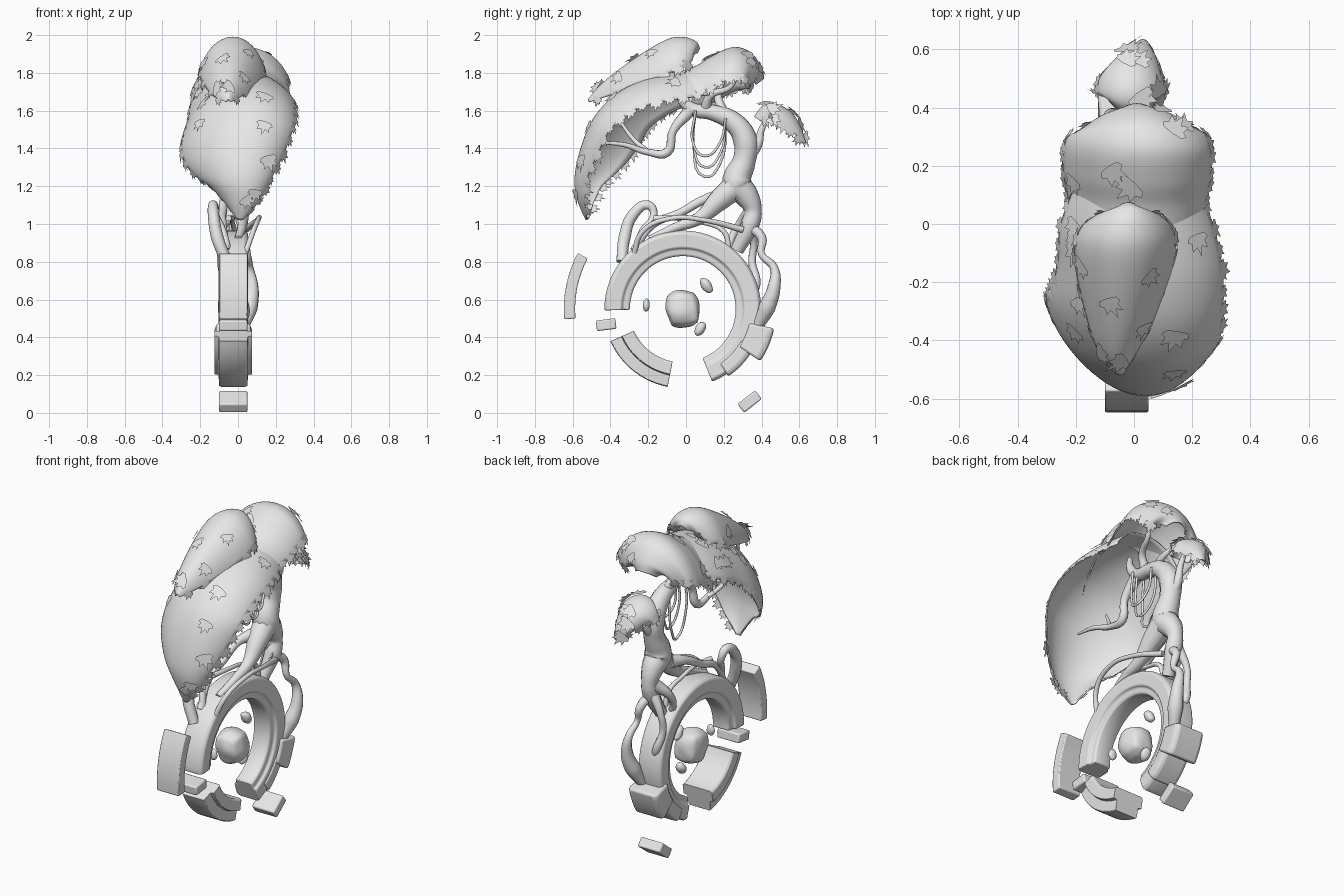
import bpy, bmesh, math, random
from math import sin, cos, radians
from mathutils import Vector, Matrix, noise

random.seed(4)
cube = bpy.data.objects.get("Cube")
if cube:
    bpy.data.objects.remove(cube)

grey = bpy.data.materials.new("pale_grey")
grey.use_nodes = True
grey.diffuse_color = (0.8, 0.8, 0.8, 1)
grey.node_tree.nodes["Principled BSDF"].inputs["Base Color"].default_value = (0.8, 0.8, 0.8, 1)

RING = Vector((-0.025, -0.017, 0.55))   # centre of the broken ring


def finish(name, data, angle=40):
    ob = bpy.data.objects.new(name, data)
    bpy.context.collection.objects.link(ob)
    data.materials.append(grey)
    if isinstance(data, bpy.types.Mesh):
        bpy.ops.object.select_all(action='DESELECT')
        ob.select_set(True)
        bpy.context.view_layer.objects.active = ob
        bpy.ops.object.shade_smooth_by_angle(angle=radians(angle))
    return ob


def from_bm(name, bm, angle=40):
    me = bpy.data.meshes.new(name)
    bm.to_mesh(me)
    bm.free()
    return finish(name, me, angle)


def bevel(ob, width):
    mod = ob.modifiers.new("soft_edges", 'BEVEL')
    mod.width, mod.segments, mod.limit_method = width, 2, 'ANGLE'


# Ring pieces: a (radius, x) profile swept between two angles
def arc(name, half, start, end, edge=0.006):
    profile = half + [(r, -x) for r, x in reversed(half)]
    bm = bmesh.new()
    steps = max(4, int(abs(end - start) / 4))
    loops = []
    for i in range(steps + 1):
        a = radians(start + (end - start) * i / steps)
        loops.append([bm.verts.new(RING + Vector((x, r * cos(a), r * sin(a))))
                      for r, x in profile])
    n = len(profile)
    for p, q in zip(loops, loops[1:]):
        for j in range(n):
            bm.faces.new((p[j], p[(j + 1) % n], q[(j + 1) % n], q[j]))
    bm.faces.new(loops[0])
    bm.faces.new(loops[-1])
    bmesh.ops.recalc_face_normals(bm, faces=bm.faces)
    bevel(from_bm(name, bm), edge)


rim = [(0.28, 0.045), (0.285, 0.055), (0.318, 0.06), (0.325, 0.075), (0.4, 0.078), (0.415, 0.06)]
stepped_rim = [(0.283, 0.09), (0.293, 0.1), (0.352, 0.1), (0.356, 0.078), (0.415, 0.075), (0.42, 0.065)]
arc("main_ring", rim, -68, 181)
arc("broken_ring_piece", stepped_rim, 204, 259, 0.002)
arc("ring_bulge", [(0.36, 0.09), (0.475, 0.1), (0.495, 0.085)], -34, -12, 0.015)
arc("bulge_taper", [(0.35, 0.082), (0.415, 0.086), (0.43, 0.07)], -56, -28, 0.012)
arc("outer_plate", [(0.57, 0.075), (0.63, 0.075)], 152, 185)


# Loose blocks and stones
def block(name, centre, size, tilt):
    bm = bmesh.new()
    bmesh.ops.create_cube(bm, size=1)
    bm.transform(Matrix.Translation(centre) @ Matrix.Rotation(radians(tilt), 4, 'X')
                 @ Matrix.Diagonal((*size, 1)))
    bevel(from_bm(name, bm), 0.008)


block("small_block", (-0.025, -0.423, 0.467), (0.15, 0.104, 0.056), 7)
block("fallen_block", (-0.025, 0.337, 0.06), (0.15, 0.118, 0.058), 38)


def stone(name, centre, size, tilt=0, boxy=0.0):
    bm = bmesh.new()
    bmesh.ops.create_icosphere(bm, subdivisions=4, radius=1)
    for v in bm.verts:
        cubed = v.co / max(abs(c) for c in v.co)
        v.co = v.co.lerp(cubed, boxy) * (1 + 0.1 * noise.noise(v.co * 1.2 + Vector(centre) * 9))
    bm.transform(Matrix.Translation(centre) @ Matrix.Rotation(radians(tilt), 4, 'X')
                 @ Matrix.Diagonal((*size, 1)))
    from_bm(name, bm, 180)


stone("core_stone", RING, (0.085, 0.09, 0.1), 8, 0.25)
stone("upper_pebble", (-0.02, 0.108, 0.675), (0.03, 0.027, 0.046), 35)
stone("front_pebble", (-0.02, -0.21, 0.57), (0.025, 0.018, 0.034))
stone("lower_pebble", (-0.02, 0.075, 0.445), (0.03, 0.026, 0.04), -30)


# Trunk, branches, roots and vines: tapered tubes through (x, y, z, radius)
def tube(name, points):
    cu = bpy.data.curves.new(name, 'CURVE')
    cu.dimensions = '3D'
    cu.bevel_depth, cu.bevel_resolution, cu.resolution_u = 1.0, 3, 5
    cu.use_fill_caps = True
    sp = cu.splines.new('BEZIER')
    sp.bezier_points.add(len(points) - 1)
    for bp, (x, y, z, r) in zip(sp.bezier_points, points):
        bp.co, bp.radius = (x, y, z), r
        bp.handle_left_type = bp.handle_right_type = 'AUTO'
    finish(name, cu)


tube("trunk", [(-.02, .27, .86, .035), (0, .34, 1, .05), (0, .355, 1.07, .045), (0, .32, 1.15, .065),
               (0, .27, 1.21, .08), (0, .31, 1.34, .06), (0, .315, 1.44, .065), (0, .25, 1.54, .055),
               (0, .14, 1.59, .042), (0, .03, 1.61, .035), (0, -.03, 1.68, .025), (-.02, -.06, 1.76, .012)])
tube("front_limb", [(0, .29, 1.22, .075), (.01, .18, 1.13, .06), (.02, .07, 1.03, .035),
                    (.02, -.06, .98, .025), (0, -.19, .92, .02)])
tube("upper_root", [(-.03, .2, 1.15, .04), (-.07, .1, 1.13, .025), (-.08, -.03, 1.06, .022),
                    (-.08, -.17, 1, .02), (-.06, -.28, .86, .018)])
tube("looping_root", [(-.06, -.34, .8, .03), (-.11, -.325, .93, .033), (-.13, -.28, 1.05, .03),
                      (-.13, -.2, 1.1, .025), (-.12, -.17, 1.05, .02), (-.08, -.23, .96, .02),
                      (-.05, -.27, .85, .018)])
tube("crossing_root", [(.03, -.28, .82, .015), (.08, -.23, .96, .014), (.11, -.08, 1.03, .013),
                       (.1, .1, 1.02, .013), (.04, .3, .97, .018)])
tube("low_root", [(-.05, -.17, 1.03, .016), (-.03, -.05, 1.03, .013), (-.03, .08, 1.01, .012),
                  (-.02, .2, .96, .014), (-.02, .23, .86, .014)])
tube("side_root", [(-.02, .34, 1.06, .04), (-.08, .28, .99, .025), (-.08, .24, .92, .02),
                   (-.05, .22, .84, .02)])
tube("back_root", [(0, .3, 1.0, .03), (.03, .4, .93, .025), (.05, .4, .84, .018), (.06, .465, .77, .022),
                   (.075, .465, .66, .035), (.06, .43, .56, .045), (.03, .38, .46, .03)])
tube("back_left_root", [(-.03, .35, 1.0, .03), (-.08, .36, .9, .02), (-.09, .35, .8, .02),
                        (-.06, .37, .68, .025), (-.03, .33, .6, .02)])
tube("front_branch", [(0, .02, 1.6, .035), (.01, -.07, 1.49, .022), (0, -.1, 1.38, .025),
                      (0, -.2, 1.38, .018), (.02, -.33, 1.42, .013), (.03, -.45, 1.43, .006)])
tube("front_twig", [(0, -.2, 1.38, .015), (-.06, -.28, 1.45, .012), (-.1, -.36, 1.56, .007)])
tube("crown_branch", [(0, .1, 1.6, .03), (.05, .13, 1.68, .02), (.1, .24, 1.73, .014), (.12, .27, 1.82, .008)])
tube("crown_twig", [(0, .2, 1.58, .03), (-.06, .17, 1.68, .02), (-.12, .2, 1.76, .01)])
tube("rear_branch", [(0, .31, 1.34, .04), (0, .38, 1.42, .025), (0, .4, 1.5, .018), (0, .46, 1.6, .01)])
for i, (x, drop) in enumerate([(-.03, 1.25), (.02, 1.3), (.05, 1.36)]):
    tube(f"hanging_vine_{i + 1}", [(x, .05, 1.6, .007), (x, .04, 1.42, .007), (x + .02, .1, drop, .007),
                                   (x, .18, drop + .07, .007), (x, .21, 1.56, .007)])


# Leafy canopies: curved sheets along a spine of (x, y, z, half width) stations
def spline(points, t):
    f = min(t, 0.9999) * (len(points) - 1)
    i = int(f)
    f -= i
    a, b, c, d = (Vector(points[min(max(i + k, 0), len(points) - 1)]) for k in (-1, 0, 1, 2))
    return b + (c - a) * (f / 2) + (a - 2.5 * b + 2 * c - d / 2) * f**2 + (1.5 * (b - c) + (d - a) / 2) * f**3


BOW = radians(68)   # half angle of the arched cross-section


def sheet_point(stations, droop, lean, skew, u, t):
    p = spline(stations, t)
    d = spline(stations, min(t + 0.02, 1)) - spline(stations, max(t - 0.02, 0))
    out = Vector((0, d[2] * lean, -d[1])).normalized()
    w = max(p[3], 0.004)
    sag = droop * w * (1 - cos(u * BOW)) / (1 - cos(BOW)) - skew * w * u * min(1, 2 * t)
    return Vector((p[0] + w * sin(u * BOW) / sin(BOW), p[1], p[2])) - out * sag


def add_leaf(bm, base, direction, normal, size, curl):
    side = normal.cross(direction).normalized()
    fan = []
    for k in range(-5, 6):
        a = k * radians(19)
        r = size * ((1 - 0.07 * abs(k)) if k % 2 == 0 else 0.55)
        fan.append(bm.verts.new(base + direction * r * cos(a) + side * r * sin(a) * 0.85
                                - normal * r * curl))
    root = bm.verts.new(base - direction * size * 0.1)
    for p, q in zip(fan, fan[1:]):
        bm.faces.new((root, p, q))


def canopy(name, stations, droop, lean=1.0, skew=0.0, edge_leaves=24, top_leaves=12):
    rows, cols = 36, 24
    bm = bmesh.new()
    grid = [[bm.verts.new(sheet_point(stations, droop, lean, skew, 2 * j / cols - 1, i / rows))
             for j in range(cols + 1)] for i in range(rows + 1)]
    for p, q in zip(grid, grid[1:]):
        for j in range(cols):
            bm.faces.new((p[j], q[j], q[j + 1], p[j + 1]))
    shell = from_bm(name, bm, 180).modifiers.new("thin_shell", 'SOLIDIFY')
    shell.thickness, shell.offset = 0.008, -1

    bm = bmesh.new()
    for k in range(edge_leaves + top_leaves):
        on_edge = k < edge_leaves
        t = 0.03 + 0.94 * (k // 2 + 0.5) / (edge_leaves / 2) if on_edge else random.uniform(0.1, 0.9)
        u = (-1, 1)[k % 2] * 0.96 if on_edge else random.uniform(-0.75, 0.75)
        at = lambda du, dt: sheet_point(stations, droop, lean, skew, u + du, t + dt)
        base = at(0, 0)
        across, along = at(0.02, 0) - at(-0.02, 0), at(0, 0.01) - at(0, -0.01)
        normal = along.cross(across).normalized()
        down = along.normalized() * (1 if base.z > at(0, 0.01).z else -1)
        turn = across.normalized() * (math.copysign(0.9, u) if on_edge else random.uniform(-0.5, 0.5))
        direction = (turn + down * random.uniform(0.2, 0.9)).normalized()
        add_leaf(bm, base + normal * (0.003 if on_edge else 0.01), direction, normal,
                 random.uniform(0.045, 0.07) if on_edge else random.uniform(0.065, 0.09),
                 0.1 if on_edge else 0.03)
    from_bm(name + "_leaves", bm, 30)


canopy("front_canopy", [(.01, .12, 1.82, .22), (.01, -.03, 1.81, .265), (.02, -.2, 1.77, .285),
                        (.01, -.36, 1.69, .295), (-.005, -.48, 1.56, .3), (-.02, -.55, 1.4, .265),
                        (-.01, -.585, 1.24, .185), (.01, -.57, 1.12, .11), (.01, -.53, 1.02, .02)],
       0.62, 1, 0.3, 30, 16)
canopy("top_canopy", [(-.02, .075, 1.93, .03), (-.02, .055, 1.965, .1), (-.025, 0, 1.988, .155),
                      (-.03, -.08, 1.985, .175), (-.035, -.19, 1.93, .165), (-.045, -.34, 1.83, .12),
                      (-.055, -.45, 1.74, .07), (-.05, -.52, 1.66, .015)], 1.0, 0.25, 0, 14, 6)
canopy("rear_top_canopy", [(.01, .415, 1.77, .07), (.01, .4, 1.83, .16), (.01, .34, 1.91, .235),
                           (.01, .25, 1.935, .255), (.01, .14, 1.89, .255), (.01, .06, 1.84, .24),
                           (.01, -.02, 1.81, .22)], 0.75, 0.25, 0.15, 20, 6)
canopy("small_rear_canopy", [(.03, .635, 1.43, .02), (.01, .61, 1.51, .07), (-.01, .56, 1.59, .105),
                             (-.01, .48, 1.635, .115), (-.01, .41, 1.63, .1), (0, .36, 1.57, .06)],
       0.7, 1, 0, 14, 6)
